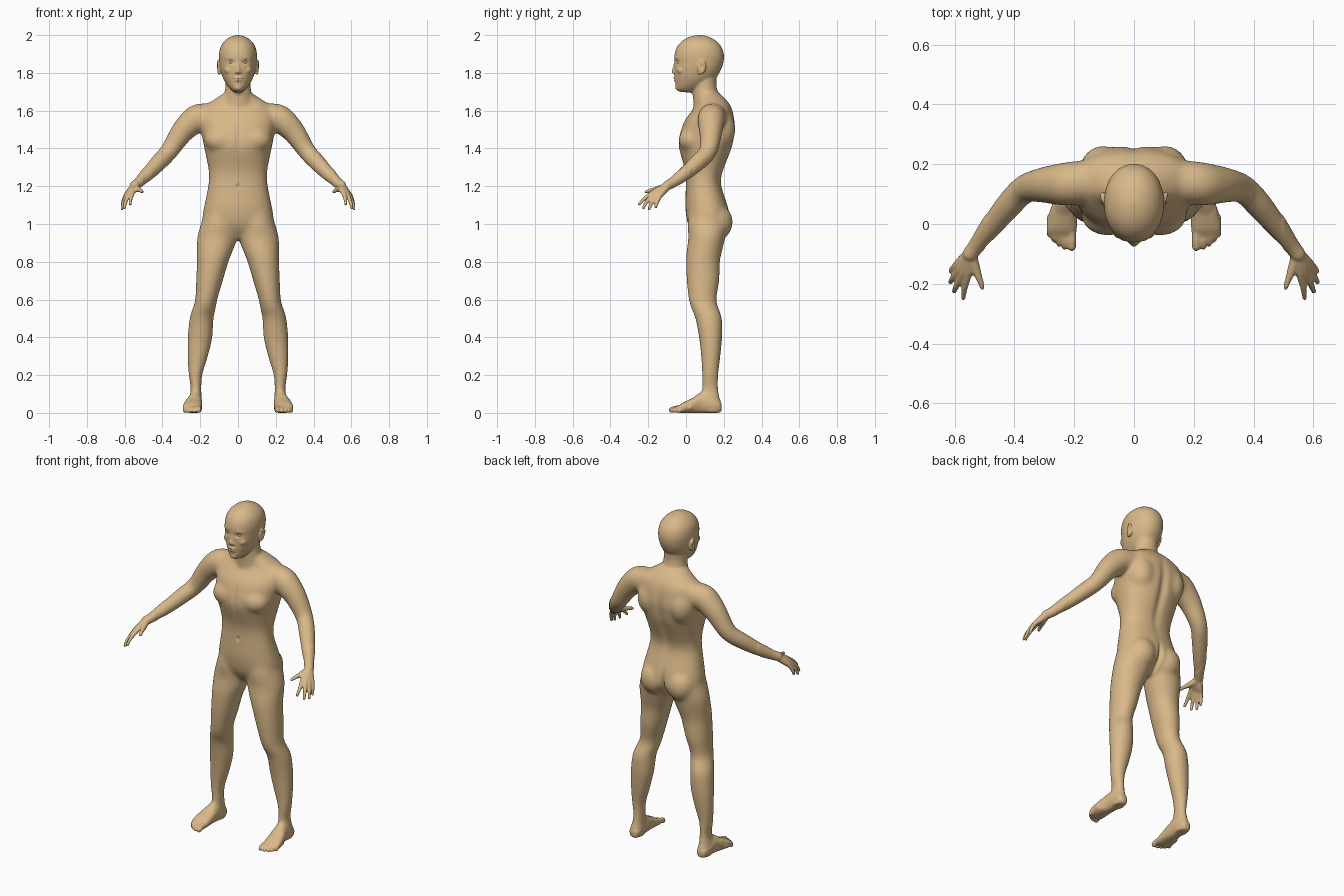
import bpy, bmesh
from math import sin, cos, pi, exp, copysign
from mathutils import Vector, Matrix

bm = bmesh.new()


def spline(rows, steps=5):
    """Catmull-Rom through rows of equal length."""
    out = []
    for i in range(len(rows) - 1):
        a, b, c, d = (rows[max(0, min(len(rows) - 1, i + k))] for k in (-1, 0, 1, 2))
        for j in range(steps):
            t = j / steps
            out.append([0.5 * (2 * q + (r - p) * t + (2 * p - 5 * q + 4 * r - s) * t * t
                               + (3 * q - p - 3 * r + s) * t ** 3) for p, q, r, s in zip(a, b, c, d)])
    return out + [list(rows[-1])]


def skin(rings):
    vs = [[bm.verts.new(p) for p in ring] for ring in rings]
    n = len(vs[0])
    for a, b in zip(vs, vs[1:]):
        for i in range(n):
            bm.faces.new((a[i], a[(i + 1) % n], b[(i + 1) % n], b[i]))
    bm.faces.new(vs[0])
    bm.faces.new(vs[-1])


def loft(rows, side=1, n=2.0, axis='z', seg=40):
    """Superellipse sections: rows of (cx, cy, cz, r1, r2)."""
    rings = []
    for x, y, z, a, b in spline(rows):
        ring = []
        for k in range(seg):
            c, s = cos(2 * pi * k / seg), sin(2 * pi * k / seg)
            u = a * copysign(abs(c) ** (2 / n), c)
            v = b * copysign(abs(s) ** (2 / n), s)
            p = (x + u, y + v, z) if axis == 'z' else (x + u, y, z + v)
            ring.append((side * p[0], p[1], p[2]))
        rings.append(ring)
    skin(rings)


def ball(x, y, z, rx, ry, rz):
    m = Matrix.Translation((x, y, z)) @ Matrix.Diagonal((rx, ry, rz, 1))
    bmesh.ops.create_icosphere(bm, subdivisions=3, radius=1, matrix=m)


def tube(pts, side=1, seg=20):
    """Round limb through (x, y, z, radius) with ball ends."""
    rows = spline([(side * x, y, z, r) for x, y, z, r in pts])
    rings = []
    for i, row in enumerate(rows):
        t = Vector(rows[min(i + 1, len(rows) - 1)][:3]) - Vector(rows[max(i - 1, 0)][:3])
        q = t.to_track_quat('Z', 'Y')
        rings.append([Vector(row[:3]) + q @ Vector((row[3] * cos(2 * pi * k / seg), row[3] * sin(2 * pi * k / seg), 0))
                      for k in range(seg)])
    skin(rings)
    for x, y, z, r in (rows[0], rows[-1]):
        ball(x, y, z, r, r, r)


# torso: (centre y, z, half width, half depth)
torso = [(.11, .92, .04, .05), (.115, .96, .12, .085), (.12, 1.0, .18, .11), (.115, 1.05, .187, .115),
         (.108, 1.1, .178, .112), (.094, 1.2, .158, .095), (.094, 1.25, .154, .095), (.098, 1.3, .158, .107),
         (.103, 1.4, .178, .141), (.108, 1.45, .188, .147), (.118, 1.5, .198, .144), (.126, 1.55, .203, .132),
         (.14, 1.6, .195, .108), (.145, 1.63, .17, .09), (.135, 1.66, .125, .077), (.12, 1.69, .08, .062)]
loft([(0, y, z, a, b) for y, z, a, b in torso], n=2.3)

# neck and head
loft([(0, .13, 1.61, .09, .09), (0, .107, 1.68, .074, .071), (0, .1, 1.74, .066, .061), (0, .1, 1.83, .07, .07)])
head = [(.01, 1.695, .015, .035), (.015, 1.71, .036, .064), (.025, 1.73, .054, .08), (.04, 1.755, .07, .097),
        (.052, 1.78, .082, .112), (.063, 1.82, .094, .124), (.069, 1.86, .099, .13), (.07, 1.9, .1, .13),
        (.07, 1.94, .091, .116), (.07, 1.97, .07, .089), (.07, 1.99, .042, .053), (.07, 2.0, .01, .012)]
loft([(0, y, z, a, b) for y, z, a, b in head], n=2.1)

# nose, lips, chin
tube([(0, -.053, 1.86, .009), (0, -.058, 1.83, .011), (0, -.064, 1.808, .013)])
ball(0, -.055, 1.773, .025, .013, .007)
ball(0, -.053, 1.760, .022, .013, .007)
ball(0, -.042, 1.722, .022, .016, .016)

for s in (1, -1):
    # nostril, brow, cheek, ear
    ball(s * .013, -.057, 1.803, .009, .011, .008)
    tube([(.014, -.05, 1.875, .009), (.035, -.047, 1.882, .01), (.06, -.028, 1.876, .01)], s)
    ball(s * .045, -.022, 1.815, .028, .028, .025)
    ball(s * .1, .083, 1.828, .013, .022, .036)
    tube([(.1, .072, 1.795, .007), (.107, .098, 1.83, .006), (.109, .1, 1.852, .006), (.105, .078, 1.862, .006)], s)
    # chest muscle, buttock
    ball(s * .09, .03, 1.445, .088, .07, .07)
    ball(s * .105, .17, 1.5, .08, .093, .11)
    ball(s * .088, .155, 1.01, .088, .094, .1)
    # leg
    loft([(.09, .11, 1.12, .07, .09), (.1, .113, 1.0, .097, .105), (.109, .11, .93, .107, .098),
          (.124, .096, .85, .094, .094), (.134, .09, .8, .084, .09), (.151, .09, .7, .071, .087),
          (.168, .088, .6, .059, .074), (.18, .102, .55, .062, .073), (.193, .12, .5, .064, .071),
          (.201, .13, .4, .066, .062), (.213, .131, .3, .055, .052), (.225, .128, .2, .037, .044),
          (.222, .128, .13, .029, .044), (.225, .13, .08, .033, .05), (.226, .138, .03, .036, .05),
          (.226, .138, .006, .03, .044)], s)
    # foot
    loft([(.226, .189, .03, .016, .016), (.226, .175, .034, .03, .03), (.227, .14, .043, .037, .04),
          (.23, .08, .055, .04, .054), (.238, .03, .04, .048, .037), (.242, -.015, .029, .051, .026),
          (.241, -.04, .021, .046, .017), (.238, -.055, .02, .035, .01)], s, 2.3, 'y')
    # toes
    for x, y, r in ((.208, -.077, .014), (.232, -.077, .0098), (.251, -.067, .0095), (.268, -.054, .009),
                    (.283, -.036, .009)):
        tube([(x, y + .06, .028, r), (x, y + .025, .025, r), (x, y, r + .003, r)], s, 14)
    # arm
    tube([(.15, .145, 1.57, .07), (.215, .135, 1.56, .074), (.265, .132, 1.52, .068), (.305, .13, 1.475, .06),
          (.365, .117, 1.385, .049), (.42, .062, 1.325, .046), (.48, -.012, 1.262, .038),
          (.525, -.07, 1.22, .028), (.548, -.1, 1.203, .026)], s, 28)
    # fingers run from the wrist through the palm
    for k, m, t in (((.555, -.168, 1.172), (.567, -.215, 1.138), (.571, -.248, 1.105)),
                    ((.572, -.166, 1.165), (.594, -.207, 1.12), (.602, -.226, 1.085)),
                    ((.586, -.156, 1.155), (.607, -.182, 1.112), (.614, -.195, 1.08)),
                    ((.595, -.139, 1.148), (.609, -.153, 1.115), (.612, -.16, 1.09))):
        b = Vector((.548, -.1, 1.2)).lerp(Vector(k), .12)
        h = b.lerp(Vector(k), .55)
        tube([(*b, .021), (*h, .018), (*k, .0135), (*m, .0105), (*t, .0085)], s, 14)
    tube([(.545, -.105, 1.198, .02), (.53, -.15, 1.185, .016), (.517, -.185, 1.178, .0115),
          (.507, -.212, 1.17, .009)], s, 14)

bmesh.ops.recalc_face_normals(bm, faces=bm.faces)
mesh = bpy.data.meshes.new("body")
bm.to_mesh(mesh)
bm.free()
body = bpy.data.objects.new("body", mesh)
bpy.context.collection.objects.link(body)

# fuse all parts into one skin
mod = body.modifiers.new("fuse", 'REMESH')
mod.mode = 'VOXEL'
mod.voxel_size = .005
dg = bpy.context.evaluated_depsgraph_get()
fused = bpy.data.meshes.new_from_object(body.evaluated_get(dg))
body.modifiers.clear()
body.data = fused

# blend the joins, keeping face, hands and feet crisp
bm = bmesh.new()
bm.from_mesh(fused)
soft = [v for v in bm.verts if .07 < v.co.z < 1.7 and abs(v.co.x) < .5]
for _ in range(45):
    bmesh.ops.smooth_vert(bm, verts=soft, factor=.5, use_axis_x=True, use_axis_y=True, use_axis_z=True)
for _ in range(3):
    bmesh.ops.smooth_vert(bm, verts=bm.verts, factor=.5, use_axis_x=True, use_axis_y=True, use_axis_z=True)
bm.normal_update()

# dents: (facing, |x|, z, spread x, spread z, depth)
dents = [(-1, .036, 1.856, .016, .011, .009), (-1, 0, 1.766, .02, .003, .005), (-1, 0, 1.2, .008, .012, .008),
         (-1, 0, 1.45, .015, .08, .006), (1, 0, 1.4, .025, .17, .014), (1, 0, .99, .012, .07, .022)]
for v in bm.verts:
    x, y, z = v.co
    for f, dx, dz, sx, sz, depth in dents:
        if abs(x) < .17 and v.normal.y * f > 0:
            v.co.y -= f * depth * min(1, 2 * v.normal.y * f) * exp(-((abs(x) - dx) / sx) ** 2 - ((z - dz) / sz) ** 2)
    # ear hollow
    if abs(x) > .1 and z > 1.75:
        v.co.x -= copysign(.008, x) * exp(-((y - .082) / .01) ** 2 - ((z - 1.832) / .016) ** 2)
    v.co.z = max(v.co.z, .003) - .003 * (z < .02)
bm.to_mesh(fused)
bm.free()

skin_mat = bpy.data.materials.new("skin")
skin_mat.diffuse_color = (.69, .48, .25, 1)
fused.materials.clear()
fused.materials.append(skin_mat)
fused.polygons.foreach_set("use_smooth", [True] * len(fused.polygons))

# eyes
for s, name in ((1, "left_eye"), (-1, "right_eye")):
    bpy.ops.mesh.primitive_uv_sphere_add(segments=24, ring_count=12, radius=.013, location=(s * .036, -.035, 1.856))
    eye = bpy.context.object
    eye.name = name
    eye.data.materials.append(skin_mat)
    bpy.ops.object.shade_smooth()
